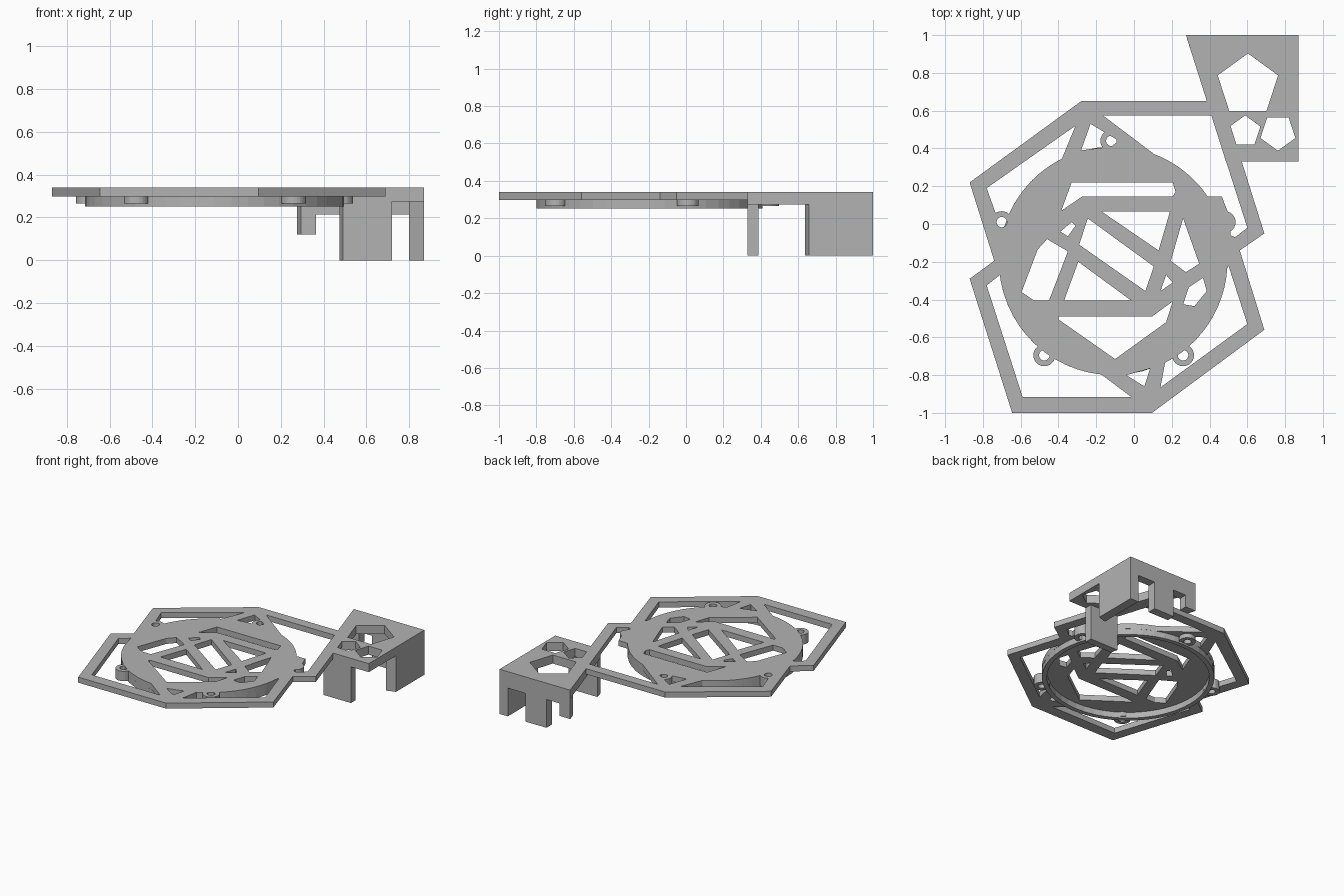
import bpy
from math import sin, cos, radians, pi

default_cube = bpy.data.objects.get("Cube")
if default_cube:
    bpy.data.objects.remove(default_cube, do_unlink=True)

# Single plain material
grey = bpy.data.materials.new("plain grey")
grey.use_nodes = True
colour = (0.45, 0.45, 0.45, 1.0)
grey.diffuse_color = colour
grey.node_tree.nodes["Principled BSDF"].inputs["Base Color"].default_value = colour

CENTRE = (-.11, -.195)
DISC_RADIUS = .605
PLATE_BOTTOM, PLATE_TOP = .298, .34


def arc(centre, radius, start, end, steps):
    """Points along a circle arc, angles in degrees."""
    points = []
    for i in range(steps + 1):
        angle = radians(start + (end - start) * i / steps)
        points.append((centre[0] + radius * cos(angle), centre[1] + radius * sin(angle)))
    return points


def polygon(centre, radius, sides, turn=0):
    """Closed regular polygon, also used for circles."""
    return [(centre[0] + radius * cos(radians(turn) + 2 * pi * i / sides),
             centre[1] + radius * sin(radians(turn) + 2 * pi * i / sides))
            for i in range(sides)]


def rim(start, end):
    """Arc on the edge of the central disc."""
    return arc(CENTRE, DISC_RADIUS, start, end, 12)


def slab(name, bottom, top, outline, holes=()):
    """Flat-sided slab from an outline with holes cut through it."""
    curve = bpy.data.curves.new(name + " profile", "CURVE")
    curve.dimensions = "2D"
    curve.fill_mode = "BOTH"
    curve.extrude = (top - bottom) / 2
    for loop in [outline, *holes]:
        spline = curve.splines.new("POLY")
        spline.points.add(len(loop) - 1)
        for point, (x, y) in zip(spline.points, loop):
            point.co = (x, y, 0, 1)
        spline.use_cyclic_u = True
    helper = bpy.data.objects.new(name + " helper", curve)
    bpy.context.collection.objects.link(helper)
    depsgraph = bpy.context.evaluated_depsgraph_get()
    mesh = bpy.data.meshes.new_from_object(helper.evaluated_get(depsgraph))
    bpy.data.objects.remove(helper, do_unlink=True)
    bpy.data.curves.remove(curve)
    mesh.name = name
    mesh.materials.clear()
    mesh.materials.append(grey)
    for face in mesh.polygons:
        face.use_smooth = False
        face.material_index = 0
    part = bpy.data.objects.new(name, mesh)
    part.location.z = (top + bottom) / 2
    bpy.context.collection.objects.link(part)
    return part


# Outer edge of the two overlapping pentagon frames
frame_outline = [
    (-.28, .65), (.47, .65), (.69, -.05), (.56, -.14), (.69, -.56),
    (.095, -1), (-.645, -1), (-.87, -.29), (-.74, -.195), (-.87, .22),
]

# Gaps between the frames and the disc
frame_gaps = [
    [(-.78, .19), (-.31, .52), (-.38, .35)] + rim(117, 156) + [(-.73, .05)],
    [(-.23, .53), (-.08, .44), (-.12, .41), (-.28, .39)],
    [(-.165, .575), (.41, .575), (.6, -.02), (.535, -.07), (.51, -.06),
     (.51, .03), (.465, .145), (.39, .145)] + rim(38, 69),
    [(.5, -.22), (.6, -.53), (.14, -.865)] + rim(-63, -4),
    [(-.71, -.27), (-.78, -.325), (-.59, -.915), (-.015, -.915)] + rim(-96, -170),
    [(-.04, -.8), (.085, -.765), (.055, -.86)],
]

# Windows between the crossing bars of the disc
upper_windows = [
    [(-.33, .22), (.205, .22), (.22, .17), (.205, .145), (-.275, .145), (-.385, .07)],
    [(-.17, .065), (.19, .065), (.13, -.14)],
    [(-.39, -.04), (-.33, .01), (-.31, -.01), (-.35, -.065)],
    [(-.245, .03), (.105, -.225), (.06, -.355), (-.29, -.11)],
    [(.26, .03), (.345, -.21), (.275, -.255), (.195, -.195)],
]
lower_windows = [
    [(-.295, -.2), (-.015, -.405), (-.37, -.405)],
    [(-.46, -.08), (-.35, -.145), (-.45, -.405), (-.53, -.405), (-.595, -.36), (-.51, -.135)],
    [(.17, -.27), (.205, -.31), (.14, -.355)],
    [(.365, -.285), (.385, -.355), (.32, -.435), (.26, -.425), (.29, -.335)],
    [(-.4, -.49), (.095, -.49), (.205, -.41), (.17, -.52), (-.1, -.715), (-.4, -.505)],
]

left_tab = (-.7, .01)
tabs = {
    "left_tab": left_tab,
    "right_tab": (.48, .01),
    "back_tab": (-.12, .44),
    "front_left_tab": (-.475, -.695),
    "front_right_tab": (.26, -.695),
}

# Main plate
slab("lattice_plate", PLATE_BOTTOM, PLATE_TOP, frame_outline,
     frame_gaps + upper_windows + lower_windows + [polygon(left_tab, .028, 12)])

# Rim wall hanging under the disc
slab("rim_wall", .252, PLATE_BOTTOM, polygon(CENTRE, DISC_RADIUS, 48),
     [polygon(CENTRE, DISC_RADIUS - .035, 48)])

# Screw tabs around the rim
for tab_name, spot in tabs.items():
    slab(tab_name, .265, PLATE_TOP, polygon(spot, .058, 24), [polygon(spot, .028, 16)])

# Corner bracket roof with pentagon openings
roof_bottom = .275
slab("bracket_roof", roof_bottom, PLATE_TOP,
     [(.275, 1), (.87, 1), (.87, .33), (.487, .33)],
     [polygon((.603, .735), .168, 5, 90),
      polygon((.588, .49), .085, 5, 90),
      polygon((.762, .485), .097, 5, -90)])

# Bracket walls and legs
back_inner = .935
slab("bracket_header", .215, roof_bottom,
     [(.275, 1), (.87, 1), (.87, back_inner), (.295, back_inner)])
slab("bracket_short_post", .12, .215,
     [(.275, 1), (.365, 1), (.365, back_inner), (.295, back_inner)])
slab("bracket_back_leg", 0, .215,
     [(.475, 1), (.65, 1), (.65, back_inner), (.475, back_inner)])
slab("bracket_side_wall", 0, roof_bottom,
     [(.8, 1), (.87, 1), (.87, .657), (.8, .635)])
slab("bracket_front_leg", 0, roof_bottom,
     [(.475, .387), (.72, .387), (.72, .33), (.49, .33)])
